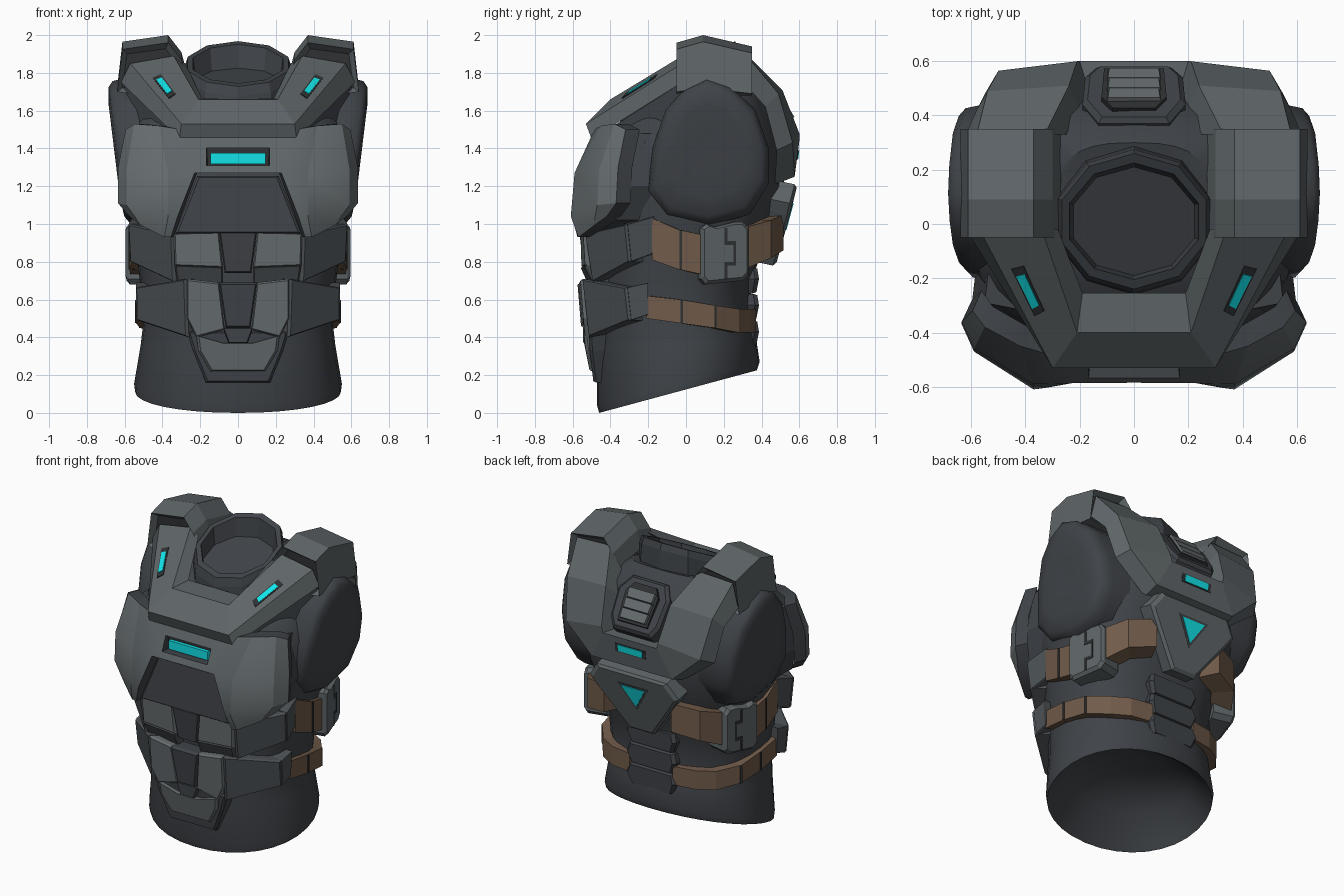
import bpy, bmesh, math
from mathutils import Vector


def material(name, r, g, b):
    m = bpy.data.materials.new(name)
    m.diffuse_color = (r, g, b, 1)
    return m


PLATE = material("grey_armour", 0.112, 0.13, 0.137)
LIGHT = material("light_armour", 0.132, 0.151, 0.158)
MID = material("dim_armour", 0.072, 0.082, 0.09)
DARK = material("dark_suit", 0.05, 0.056, 0.064)
TRIM = material("black_trim", 0.028, 0.031, 0.034)
CYAN = material("cyan_light", 0.006, 0.8, 0.84)
BROWN = material("brown_strap", 0.165, 0.105, 0.068)


def finish(name, bm, mats, smooth=None, mirror=False):
    bmesh.ops.recalc_face_normals(bm, faces=bm.faces)
    me = bpy.data.meshes.new(name)
    bm.to_mesh(me)
    bm.free()
    for m in mats:
        me.materials.append(m)
    if smooth:
        me.shade_smooth()
        me.set_sharp_from_angle(angle=math.radians(smooth))
    ob = bpy.data.objects.new(name, me)
    bpy.context.scene.collection.objects.link(ob)
    if mirror:
        mod = ob.modifiers.new("mirror", "MIRROR")
        mod.merge_threshold = 0.001
    return ob


def loft(bm, rings, caps=(True, True)):
    vs = [[bm.verts.new(p) for p in r] for r in rings]
    n = len(vs[0])
    for a, b in zip(vs, vs[1:]):
        for i in range(n):
            j = (i + 1) % n
            bm.faces.new((a[i], a[j], b[j], b[i]))
    return [bm.faces.new(r) for use, r in zip(caps, (vs[0], vs[-1])) if use]


def loft_object(name, rings, mat, caps=(True, True), smooth=None, mirror=False):
    bm = bmesh.new()
    loft(bm, rings, caps)
    return finish(name, bm, [mat], smooth, mirror)


def slab(name, pts, push, mat, lift=0.015, inset=0.08, mirror=False):
    """Plate from an outline: pushed back for depth, with a chamfered raised front."""
    pts = [Vector(p) for p in pts]
    push = Vector(push)
    c = sum(pts, Vector()) / len(pts)
    up = -push.normalized() * lift
    rings = [[p + push for p in pts], pts, [c + (p - c) * (1 - inset) + up for p in pts]]
    return loft_object(name, rings, mat, mirror=mirror)


def sym(half):
    return half + [(-x, y, z) for x, y, z in reversed(half)]


def oval(z, tilt, hx, yf, yb, n, seg=32):
    cy, hy, ring = (yf + yb) / 2, (yb - yf) / 2, []
    for i in range(seg):
        a = 2 * math.pi * i / seg
        c, s = math.cos(a), math.sin(a)
        y = cy + hy * math.copysign(abs(s) ** (2 / n), s)
        ring.append((hx * math.copysign(abs(c) ** (2 / n), c), y, z + tilt * (y + 0.46)))
    return ring


# Torso suit, hollow at the waist
loft_object("torso_suit", [oval(*r) for r in (
    (0.3, 0.1, 0.22, -0.2, 0.12, 2.1), (0.18, 0.2, 0.42, -0.33, 0.26, 2.1),
    (0.03, 0.27, 0.52, -0.435, 0.34, 2.1), (0.0, 0.27, 0.545, -0.46, 0.375, 2.1),
    (0.04, 0.27, 0.55, -0.47, 0.39, 2.1), (0.32, 0.1, 0.515, -0.47, 0.37, 2.2),
    (0.48, 0.03, 0.5, -0.47, 0.345, 2.3), (0.7, 0, 0.52, -0.47, 0.345, 2.4),
    (0.95, 0, 0.55, -0.48, 0.44, 2.5), (1.2, 0, 0.6, -0.48, 0.52, 2.6),
    (1.43, 0, 0.6, -0.43, 0.5, 2.7), (1.56, 0.17, 0.5, -0.32, 0.42, 2.8),
    (1.58, 0.3, 0.3, -0.2, 0.3, 2.8))], DARK, smooth=40)

# Shoulder stumps
arm = [(-0.2, 1.18), (-0.17, 1.4), (-0.1, 1.6), (0, 1.71), (0.11, 1.76), (0.23, 1.72),
       (0.36, 1.6), (0.43, 1.4), (0.43, 1.22), (0.33, 1.06), (0.12, 1.0), (-0.1, 1.05)]


def arm_ring(dx, scale):
    ring = []
    for y, z in arm:
        y, z = 0.12 + (y - 0.12) * scale, 1.4 + (z - 1.4) * scale
        ring.append((0.598 + 0.122 * (z - 1.05) + dx, y, z))
    return ring


loft_object("shoulder_stump", [arm_ring(-0.3, 1.03), arm_ring(-0.08, 1.03), arm_ring(-0.02, 0.99),
                               arm_ring(0.005, 0.9), arm_ring(0.016, 0.65), arm_ring(0.012, 0.25)],
            DARK, smooth=70, mirror=True)


# Neck collar with a sloping floor
def neck(rx, ry, z, slope):
    return [(rx * math.cos(a), 0.01 + ry * math.sin(a), z + slope * ry * math.sin(a))
            for a in (math.pi * (2 * i + 1) / 10 for i in range(10))]


loft_object("neck_collar", [neck(0.31, 0.29, 1.54, 0.4), neck(0.295, 0.265, 1.8, 0.48),
                            neck(0.28, 0.25, 1.848, 0.48), neck(0.25, 0.215, 1.848, 0.48),
                            neck(0.235, 0.2, 1.745, 0.4)], DARK, caps=(False, True))

# Front yoke: profile swept from the centre up to the shoulder
B1, C1 = (0.21, -0.4, 1.66), (0.3, -0.53, 1.53)
B2, C2 = (0.34, -0.02, 1.89), (0.57, -0.02, 1.85)
corner = [(0.19, -0.255, 1.665), B1, C1, (0.31, -0.5, 1.45)]
loft_object("front_yoke", [[(0, y, z) for _, y, z in corner], corner,
                           [(0.28, -0.02, 1.85), B2, C2, (0.62, -0.02, 1.75)]],
            PLATE, caps=(False, True), mirror=True)
under = [(0.28, -0.46, 1.47), (0.28, -0.46, 1.3), (0.1, -0.25, 1.3), (0.15, -0.25, 1.6)]
loft_object("yoke_underlay", [[(0, y, z) for _, y, z in under], under,
                              [(0.6, -0.02, 1.75), (0.6, -0.02, 1.35), (0.3, -0.02, 1.35),
                               (0.28, -0.02, 1.75)]], DARK, caps=(False, True), mirror=True)

# Rear yoke: straps run down the back to a cross bar
low = [(0.17, 0.5, 1.44), (0.2, 0.6, 1.44), (0.3, 0.575, 1.25), (0.31, 0.47, 1.21)]
loft_object("rear_yoke", [
    [(0.25, 0.33, 1.76), (0.33, 0.33, 1.89), (0.58, 0.33, 1.88), (0.62, 0.33, 1.72)],
    [(0.2, 0.42, 1.62), (0.24, 0.51, 1.71), (0.54, 0.49, 1.69), (0.58, 0.42, 1.62)],
    [(0.17, 0.48, 1.47), (0.21, 0.6, 1.48), (0.5, 0.565, 1.43), (0.55, 0.48, 1.39)],
    low, [(0, y, z) for _, y, z in low]], PLATE, caps=(True, False), mirror=True)

# Shoulder pads with a dark recess at each end
bm = bmesh.new()
ends = loft(bm, [[(0.27, y, 1.8 + d), (0.3, y, 1.91 + d), (0.37, y, 2.0 + d), (0.612, y, 1.965 + d),
                  (0.64, y, 1.72 + d / 2), (0.5, y, 1.68)]
                 for y, d in ((-0.05, -0.04), (0.09, 0), (0.35, -0.06))])
for f in ends:
    bmesh.ops.recalc_face_normals(bm, faces=bm.faces)
    bmesh.ops.inset_region(bm, faces=[f], thickness=0.035, depth=-0.04)
    f.material_index = 1
finish("shoulder_pad", bm, [PLATE, TRIM], mirror=True)

# Chest plate: half sheet with a light slot and a belly notch, rims folded inwards
grid = [(0, -0.485, 1.5), (0.3, -0.485, 1.5), (0.42, -0.45, 1.52), (0.55, -0.38, 1.53),
        (0.595, -0.32, 1.5), (0, -0.585, 1.27), (0.23, -0.587, 1.27), (0.37, -0.59, 1.27),
        (0.59, -0.46, 1.29), (0.635, -0.36, 1.3), (0.32, -0.603, 1.04), (0.37, -0.61, 1.04),
        (0.59, -0.47, 1.1), (0.635, -0.37, 1.11), (0.355, -0.575, 0.93), (0.39, -0.57, 0.93),
        (0.51, -0.49, 0.99), (0.575, -0.42, 1.04),
        (0, -0.528, 1.402), (0.168, -0.528, 1.402), (0.168, -0.568, 1.31), (0, -0.568, 1.31)]
bm = bmesh.new()
v = [bm.verts.new(p) for p in grid]
for q in ((0, 1, 19, 18), (1, 6, 20, 19), (6, 5, 21, 20), (1, 2, 7, 6), (2, 3, 8, 7), (3, 4, 9, 8),
          (6, 7, 11, 10), (7, 8, 12, 11), (8, 9, 13, 12), (10, 11, 15, 14), (11, 12, 16, 15),
          (12, 13, 17, 16)):
    f = bm.faces.new([v[i] for i in q])
    if min(w.co.x for w in f.verts) > 0.36:
        f.material_index = 2
rim = [e for e in bm.edges if e.is_boundary and any(w.co.x > 0.001 for w in e.verts)]
for g in bmesh.ops.extrude_edge_only(bm, edges=rim)["geom"]:
    if isinstance(g, bmesh.types.BMVert):
        g.co = (g.co.x * 0.945, g.co.y + 0.075, g.co.z)
    elif isinstance(g, bmesh.types.BMFace):
        g.material_index = 1
finish("chest_plate", bm, [PLATE, DARK, LIGHT], smooth=30, mirror=True)
slab("chest_slot_back", sym([(0.175, -0.505, 1.41), (0.175, -0.505, 1.3)]), (0, 0.03, 0), TRIM, 0.002, 0)
slab("chest_light", sym([(0.145, -0.525, 1.376), (0.145, -0.525, 1.318)]), (0, 0.03, 0), CYAN, 0.005, 0)
slab("chest_lower_panel", sym([(0.215, -0.535, 1.255), (0.335, -0.555, 0.95)]), (0, 0.12, 0),
     DARK, 0.012, 0.05)
# Dark filler behind the chest rim
loft_object("chest_filler", [[(x * k, y + d, z) for x, y, z in
            ((0, -0.4, 1.48), (0.55, -0.29, 1.48), (0.6, -0.31, 1.2), (0.53, -0.37, 1.02),
             (0.33, -0.5, 0.95), (0, -0.5, 0.95))] for k, d in ((1, 0), (0.96, 0.2))],
            DARK, mirror=True)

# Abdomen plates
BACK, SIDE = (0, 0.12, 0), (-0.13, 0.13, 0)
slab("belly_ridge_upper", sym([(0.1, -0.545, 0.96), (0.07, -0.52, 0.74)]), BACK, DARK, 0.02)
slab("belly_ridge_lower", sym([(0.1, -0.555, 0.69), (0.065, -0.535, 0.45)]), BACK, DARK, 0.02)
for name, mat, push, pts in (
    ("belly_plate_upper", LIGHT, BACK,
     [(0.1, -0.545, 0.96), (0.34, -0.53, 0.95), (0.335, -0.52, 0.78), (0.08, -0.54, 0.77)]),
    ("belly_lip_upper", MID, BACK,
     [(0.08, -0.545, 0.77), (0.335, -0.525, 0.78), (0.32, -0.475, 0.685), (0.08, -0.5, 0.67)]),
    ("belly_flank_upper", MID, SIDE,
     [(0.34, -0.53, 0.95), (0.575, -0.31, 1.0), (0.565, -0.29, 0.8), (0.33, -0.49, 0.69)]),
    ("belly_wrap_upper", MID, (-0.12, 0, 0),
     [(0.575, -0.31, 1.0), (0.55, -0.17, 1.04), (0.54, -0.18, 0.84), (0.565, -0.29, 0.8)]),
    ("belly_plate_lower", LIGHT, BACK,
     [(0.1, -0.555, 0.69), (0.27, -0.545, 0.71), (0.27, -0.53, 0.5), (0.22, -0.52, 0.4),
      (0.07, -0.53, 0.44)]),
    ("belly_flank_lower", MID, SIDE,
     [(0.27, -0.545, 0.71), (0.535, -0.31, 0.665), (0.53, -0.29, 0.49), (0.26, -0.51, 0.4)]),
    ("belly_wrap_lower", MID, (-0.12, 0, 0),
     [(0.535, -0.31, 0.665), (0.535, -0.2, 0.69), (0.53, -0.2, 0.52), (0.53, -0.29, 0.49)]),
):
    wrap = "wrap" in name
    slab(name, pts, push, mat, 0.006 if wrap else 0.014, 0.03 if wrap else 0.06, mirror=True)
slab("groin_frame", sym([(0.27, -0.5, 0.43), (0.24, -0.495, 0.33), (0.17, -0.475, 0.16)]),
     (0, 0.085, 0), DARK, 0.015, 0.06)
slab("groin_plate", sym([(0.08, -0.525, 0.37), (0.22, -0.525, 0.41), (0.21, -0.515, 0.33),
                         (0.145, -0.495, 0.22)]), (0, 0.06, 0), LIGHT, 0.015, 0.06)
slab("groin_notch", sym([(0.08, -0.53, 0.45), (0.05, -0.53, 0.37)]), BACK, DARK, 0.015)


# Light slots: dark surround plus glowing plate
def light(name, pts, normal, grow=1.35, mirror=False, mat=TRIM):
    pts = [Vector(p) for p in pts]
    c = sum(pts, Vector()) / len(pts)
    n = Vector(normal).normalized()
    slab(name + "_surround", [c + (p - c) * grow for p in pts], -n * 0.03, mat, 0.005, 0, mirror)
    slab(name, pts, -n * 0.02, CYAN, 0.009, 0, mirror)


def yoke_point(t, s):
    b, c = Vector(B1).lerp(Vector(B2), t), Vector(C1).lerp(Vector(C2), t)
    return b.lerp(c, s)


light("yoke_light", [yoke_point(t, s) + Vector((0.001, -0.002, 0.002)) for t, s in
                     ((0.4, 0.58), (0.4, 0.75), (0.65, 0.75), (0.65, 0.58))],
      (0.35, -0.6, 0.75), 1.45, True)
light("rear_bar_light", sym([(0.09, 0.591, 1.39), (0.09, 0.586, 1.345)]), (0, 1, -0.12), 1.25)

# Back plate with triangular light
slab("back_plate", sym([(0.26, 0.575, 1.21), (0.33, 0.548, 1.11), (0.29, 0.535, 1.05),
                        (0.09, 0.46, 0.78)]), (0, -0.14, 0.03), PLATE, 0.015, 0.08)
light("back_light", [(x, 0.585 - 0.27 * (1.2 - z), z) for x, z in
                     ((-0.088, 1.11), (0.088, 1.11), (0, 0.97))], (0, 1, -0.27), 1.3, mat=DARK)

# Upper back vent with slats
VENT = (0, -0.1, -0.1)
slab("vent_frame", sym([(0.13, 0.37, 1.76), (0.19, 0.44, 1.69), (0.18, 0.54, 1.54),
                        (0.14, 0.575, 1.48)]), VENT, DARK, 0.02, 0.1)
slab("vent_recess", sym([(0.08, 0.425, 1.745), (0.12, 0.465, 1.7), (0.11, 0.57, 1.54)]),
     VENT, TRIM, 0.005, 0)
for i in range(3):
    y, z = 0.455 + 0.037 * i, 1.72 - 0.055 * i
    slab("vent_slat", sym([(0.1, y, z), (0.095, y + 0.035, z - 0.052)]), (0, -0.04, -0.03),
         LIGHT, 0.014, 0.04)

# Lower spine segments
for i in range(3):
    z = 0.77 - 0.14 * i
    slab("spine_segment", sym([(0.165, 0.355, z), (0.185, 0.365, z - 0.06), (0.155, 0.35, z - 0.138)]),
         (0, -0.12, 0), DARK, 0.022, 0.1)


# Straps: boxes swept round the waist, each station (x, y, top, bottom)
def strap(name, stations):
    rings = []
    for x, y, t, b in stations:
        k = 1 - 0.14 / math.hypot(x, y)
        rings.append([(x, y, t), (x, y, b), (x * k, y * k, b), (x * k, y * k, t)])
    loft_object(name, rings, BROWN, mirror=True)


def keeper(x, y, t, b, dx, dy):
    slab("strap_seam", [(x, y, t), (x + dx, y + dy, t), (x + dx, y + dy, b), (x, y, b)],
         (-0.03, -0.01, 0), TRIM, 0.004, 0, True)


strap("upper_strap_front", [(0.555, -0.18, 1.03, 0.81), (0.575, -0.04, 0.97, 0.76),
                            (0.57, 0.1, 0.94, 0.73)])
strap("upper_strap_rear", [(0.51, 0.31, 0.98, 0.76), (0.42, 0.45, 1.02, 0.82),
                           (0.25, 0.515, 1.05, 0.86)])
strap("lower_strap", [(0.53, -0.21, 0.62, 0.5), (0.54, -0.03, 0.6, 0.475),
                      (0.52, 0.15, 0.57, 0.45), (0.42, 0.28, 0.55, 0.425),
                      (0.31, 0.345, 0.55, 0.425), (0.16, 0.37, 0.55, 0.425)])
keeper(0.576, -0.035, 0.965, 0.76, 0, 0.012)
keeper(0.541, -0.03, 0.597, 0.475, -0.001, 0.012)
keeper(0.521, 0.15, 0.567, 0.45, -0.007, 0.01)


# Side buckle with a stepped seam
def on_buckle(t, z, out=0):
    return (0.58 - 0.07 * t + out, 0.08 + 0.25 * t, z)


slab("buckle", [on_buckle(t, z) for t, z in ((0, 0.98), (0.12, 1.0), (0.3, 0.985), (0.7, 1.01),
                (0.9, 1.01), (1, 0.98), (1, 0.73), (0.88, 0.7), (0.1, 0.68), (0, 0.71))],
     (-0.13, -0.03, 0), PLATE, 0.02, 0.1, True)
for t0, t1, z0, z1 in ((0.5, 0.56, 0.91, 0.98), (0.5, 0.74, 0.89, 0.91), (0.69, 0.74, 0.8, 0.89),
                       (0.5, 0.74, 0.78, 0.8), (0.5, 0.56, 0.71, 0.78)):
    slab("buckle_seam", [on_buckle(t, z, 0.02) for t, z in ((t0, z1), (t1, z1), (t1, z0), (t0, z0))],
         (-0.02, 0, 0), TRIM, 0.004, 0, True)
